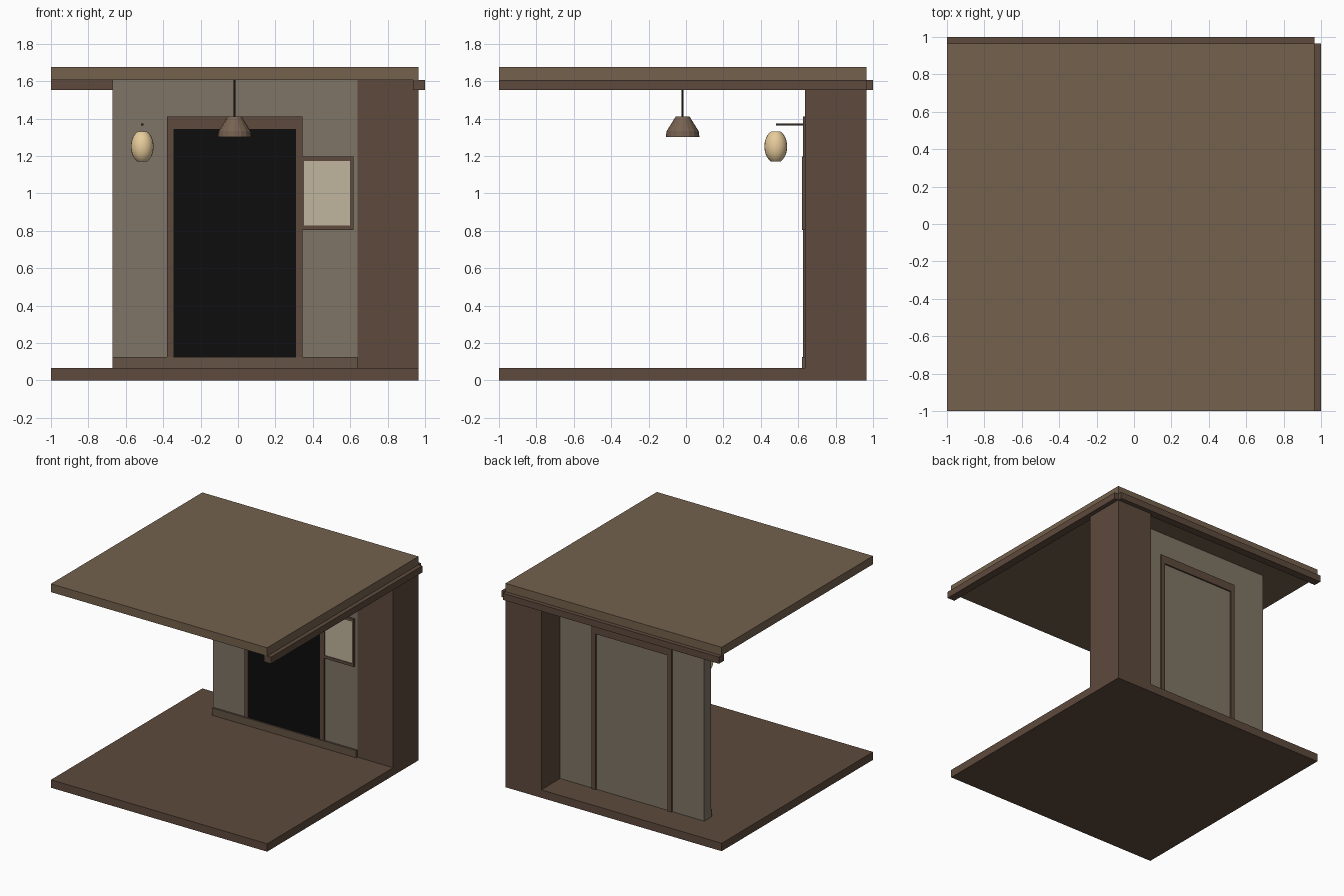
import bpy, bmesh, math
from mathutils import Vector

if "Cube" in bpy.data.objects:
    bpy.data.objects.remove(bpy.data.objects["Cube"])


def mat(name, r, g, b):
    m = bpy.data.materials.new(name)
    m.diffuse_color = (r, g, b, 1)
    m.use_nodes = True
    m.node_tree.nodes["Principled BSDF"].inputs["Base Color"].default_value = m.diffuse_color
    return m


WOOD = mat("dark_wood", 0.11, 0.068, 0.046)
TRIM = mat("trim_wood", 0.13, 0.088, 0.058)
ROOF = mat("roof_wood", 0.175, 0.12, 0.075)
WALL = mat("plaster", 0.21, 0.178, 0.133)
BLACK = mat("black", 0.004, 0.004, 0.004)
PAPER = mat("paper", 0.53, 0.46, 0.34)
SHADE = mat("shade_metal", 0.18, 0.12, 0.08)
GLOW = mat("lantern_paper", 0.8, 0.6, 0.33)
METAL = mat("dark_metal", 0.03, 0.022, 0.018)


def finish(name, bm, m):
    me = bpy.data.meshes.new(name)
    bmesh.ops.recalc_face_normals(bm, faces=bm.faces)
    bm.to_mesh(me)
    bm.free()
    ob = bpy.data.objects.new(name, me)
    bpy.context.collection.objects.link(ob)
    me.materials.append(m)
    return ob


def box(name, x, y, z, m):
    bm = bmesh.new()
    bmesh.ops.create_cube(bm, size=1)
    for v in bm.verts:
        v.co = Vector([(r[0] + r[1]) / 2 + c * (r[1] - r[0])
                       for c, r in zip(v.co, (x, y, z))])
    return finish(name, bm, m)


def lathe(name, profile, x, y, n, m, smooth=False):
    """Closed solid of revolution from (radius, z) points."""
    bm = bmesh.new()
    rings = [[bm.verts.new((x + r * math.cos(2 * math.pi * i / n),
                            y + r * math.sin(2 * math.pi * i / n), z))
              for i in range(n)] for r, z in profile]
    for a, b in zip(rings, rings[1:]):
        for i in range(n):
            j = (i + 1) % n
            bm.faces.new((a[i], a[j], b[j], b[i]))
    bm.faces.new(rings[0])
    bm.faces.new(rings[-1])
    ob = finish(name, bm, m)
    if smooth:
        for p in ob.data.polygons:
            p.use_smooth = len(p.vertices) == 4
    return ob


# floor, roof slab, corner post and eave beams
E = 0.965
box("floor", (-1, E), (-1, E), (0, 0.065), WOOD)
box("roof", (-1, E), (-1, E), (1.607, 1.675), ROOF)
box("corner_post", (0.64, E), (0.635, E), (0.065, 1.607), WOOD)
box("right_beam", (0.935, 1), (-1, E), (1.553, 1.607), WOOD)
box("back_beam", (-1, E), (0.935, 1), (1.553, 1.607), WOOD)

# back wall and baseboard
box("wall", (-0.67, 0.64), (0.635, 0.72), (0.065, 1.607), WALL)
box("baseboard", (-0.67, 0.64), (0.62, 0.635), (0.065, 0.125), TRIM)

# doorway with casing showing on both sides of the wall
box("door_opening", (-0.345, 0.31), (0.632, 0.637), (0.065, 1.345), BLACK)
for side, x in (("left", -0.38), ("right", 0.31)):
    box(side + "_door_jamb", (x, x + 0.035), (0.625, 0.732), (0.065, 1.345), WOOD)
box("door_lintel", (-0.38, 0.345), (0.625, 0.732), (1.345, 1.412), WOOD)

# framed picture
for side, x in (("left", 0.335), ("right", 0.6)):
    box(side + "_picture_frame", (x, x + 0.017), (0.62, 0.637), (0.805, 1.197), WOOD)
for side, z in (("bottom", 0.805), ("top", 1.173)):
    box(side + "_picture_frame", (0.352, 0.6), (0.62, 0.637), (z, z + 0.024), WOOD)
box("picture", (0.352, 0.6), (0.625, 0.637), (0.829, 1.173), PAPER)

# pendant lamp
lathe("pendant_cord", [(0.005, 1.40), (0.005, 1.607)], -0.018, -0.018, 8, METAL)
lathe("pendant_shade", [(0.09, 1.30), (0.086, 1.332), (0.036, 1.412)],
      -0.018, -0.018, 16, SHADE)

# paper lantern and its wall arm
prof = [(0.061 * math.cos(t), 1.25 + 0.088 * math.sin(t))
        for t in (math.radians(a) for a in range(-65, 66, 13))]
lathe("lantern", prof, -0.512, 0.48, 20, GLOW, smooth=True)
box("lantern_arm", (-0.518, -0.506), (0.48, 0.635), (1.362, 1.374), METAL)
